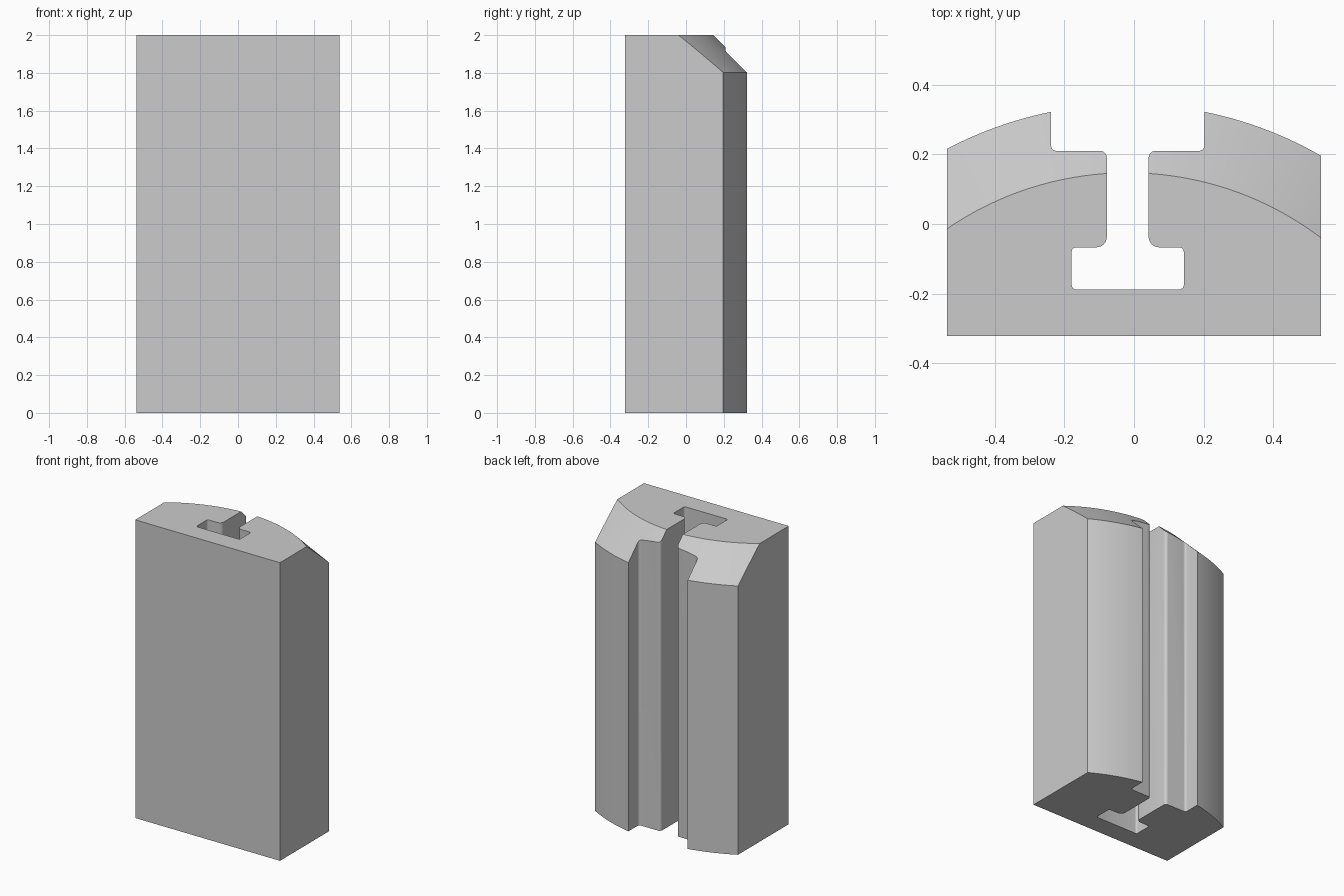
import bpy, bmesh, math
from mathutils import Vector

if "Cube" in bpy.data.objects:
    bpy.data.objects.remove(bpy.data.objects["Cube"])

HEIGHT = 2.0
HALF_WIDTH = 0.537
FRONT = -0.322
AXIS = Vector((-0.018, -0.77))      # shared centre of slot and curved back
RADIUS, CHAMFER = 1.114, 0.197

grey = bpy.data.materials.new("plain_grey")
grey.use_nodes = True
colour = (0.6, 0.6, 0.6, 1)
grey.diffuse_color = colour
grey.node_tree.nodes["Principled BSDF"].inputs["Base Color"].default_value = colour


def add_object(name, bm):
    bmesh.ops.recalc_face_normals(bm, faces=bm.faces)
    mesh = bpy.data.meshes.new(name)
    bm.to_mesh(mesh)
    bm.free()
    mesh.materials.append(grey)
    obj = bpy.data.objects.new(name, mesh)
    bpy.context.collection.objects.link(obj)
    return obj


def prism(name, outline, bottom, top):
    bm = bmesh.new()
    face = bm.faces.new([bm.verts.new((x, y, bottom)) for x, y in outline])
    new = bmesh.ops.extrude_face_region(bm, geom=[face])["geom"]
    moved = [v for v in new if isinstance(v, bmesh.types.BMVert)]
    bmesh.ops.translate(bm, verts=moved, vec=(0, 0, top - bottom))
    return add_object(name, bm)


def rounded(corners, steps=6):
    """Round the right-angled corners of an outline, given as (x, y, radius)."""
    pts = []
    for i, (x, y, r) in enumerate(corners):
        p = Vector((x, y))
        if r == 0:
            pts.append(p)
            continue
        before = (Vector(corners[i - 1][:2]) - p).normalized()
        after = (Vector(corners[(i + 1) % len(corners)][:2]) - p).normalized()
        centre = p + r * (before + after)
        for k in range(steps + 1):
            t = math.pi / 2 * (1 - k / steps)
            pts.append(centre - r * (before * math.cos(t) + after * math.sin(t)))
    return pts


def apply_boolean(target, cutter, operation):
    mod = target.modifiers.new(operation.lower(), "BOOLEAN")
    mod.operation, mod.object, mod.solver = operation, cutter, "EXACT"
    bpy.ops.object.select_all(action="DESELECT")
    target.select_set(True)
    bpy.context.view_layer.objects.active = target
    bpy.ops.object.modifier_apply(modifier=mod.name)
    bpy.data.objects.remove(cutter)


# Rectangular blank
body = prism("slotted_block", [(-HALF_WIDTH, FRONT), (HALF_WIDTH, FRONT),
                               (HALF_WIDTH, 0.5), (-HALF_WIDTH, 0.5)], 0, HEIGHT)

# Round solid with a conical top, which shapes the curved, chamfered back
bm = bmesh.new()
rings = []
for z, r in ((-0.1, RADIUS), (HEIGHT - CHAMFER, RADIUS),
             (HEIGHT + 0.1, RADIUS - CHAMFER - 0.1)):
    ring = bmesh.ops.create_circle(bm, segments=256, radius=r)["verts"]
    bmesh.ops.translate(bm, verts=ring, vec=(AXIS.x, AXIS.y, z))
    rings.append(ring)
for low, high in zip(rings, rings[1:]):
    for i in range(len(low)):
        bm.faces.new((low[i - 1], low[i], high[i], high[i - 1]))
bm.faces.new(rings[0])
bm.faces.new(rings[-1])
apply_boolean(body, add_object("round_shaper", bm), "INTERSECT")

# Stepped slot with a T-shaped foot, mirrored about its centre line
half = [(0.161, -0.188, 0.013), (0.161, -0.067, 0.013), (0.06, -0.067, 0.03),
        (0.06, 0.21, 0.02), (0.22, 0.21, 0.015), (0.22, 0.6, 0)]
whole = half + [(-x, y, r) for x, y, r in reversed(half)]
outline = rounded([(x + AXIS.x, y, r) for x, y, r in whole])
apply_boolean(body, prism("slot_cutter", outline, -0.1, HEIGHT + 0.1), "DIFFERENCE")

body.data.materials.clear()
body.data.materials.append(grey)
bpy.ops.object.shade_smooth_by_angle(angle=math.radians(25))
